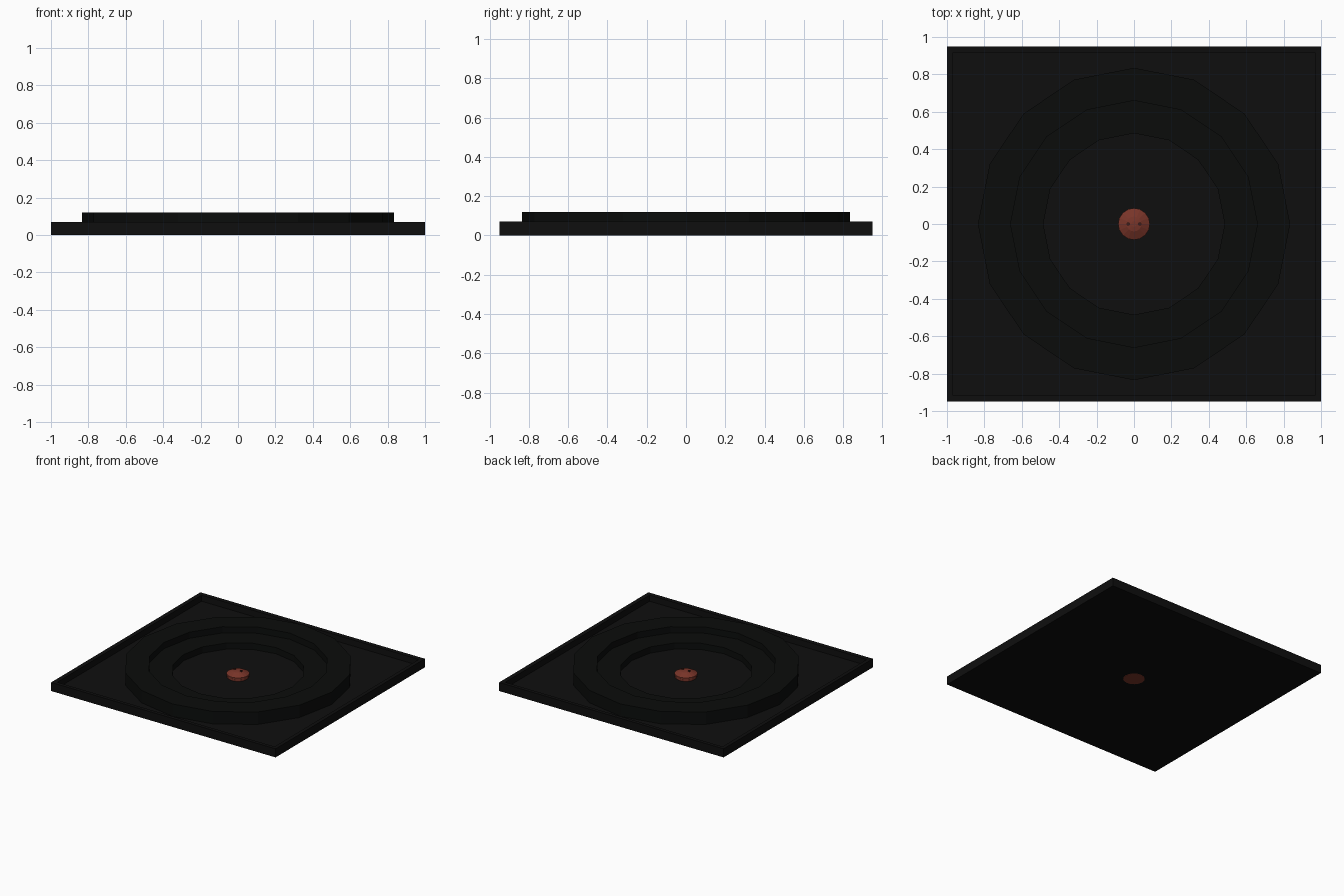
import bpy, bmesh, math

if "Cube" in bpy.data.objects:
    bpy.data.objects.remove(bpy.data.objects["Cube"])


def material(name, rgb):
    m = bpy.data.materials.new(name)
    m.diffuse_color = (*rgb, 1)
    m.use_nodes = True
    m.node_tree.nodes["Principled BSDF"].inputs["Base Color"].default_value = m.diffuse_color
    return m


black = material("black", (0.0045, 0.0045, 0.0045))
ring_black = material("ring black", (0.0032, 0.0038, 0.0034))
copper = material("copper red", (0.19, 0.035, 0.022))
dark_brown = material("dark brown", (0.045, 0.012, 0.009))


def finish(name, bm, mat):
    bmesh.ops.recalc_face_normals(bm, faces=bm.faces)
    me = bpy.data.meshes.new(name)
    bm.to_mesh(me)
    bm.free()
    me.materials.append(mat)
    ob = bpy.data.objects.new(name, me)
    bpy.context.collection.objects.link(ob)
    return ob


def lathe(name, profile, sides, mat, closed=False, centre=(0, 0)):
    """Turn a (radius, height) profile around z; open profiles get end caps."""
    bm = bmesh.new()
    loops = []
    for r, z in profile:
        loops.append([bm.verts.new((centre[0] + r * math.cos(2 * math.pi * i / sides),
                                    centre[1] + r * math.sin(2 * math.pi * i / sides), z))
                      for i in range(sides)])
    pairs = list(zip(loops, loops[1:]))
    if closed:
        pairs.append((loops[-1], loops[0]))
    else:
        bm.faces.new(loops[0])
        bm.faces.new(loops[-1])
    for a, b in pairs:
        for i in range(sides):
            j = (i + 1) % sides
            bm.faces.new((a[i], a[j], b[j], b[i]))
    return finish(name, bm, mat)


# Shallow square tray: box with its top inset and pushed down
bm = bmesh.new()
bmesh.ops.create_cube(bm, size=1)
for v in bm.verts:
    v.co = (v.co.x * 2, v.co.y * 1.9, 0.001 if v.co.z < 0 else 0.07)
top = [f for f in bm.faces if f.normal.z > 0.9]
bmesh.ops.inset_region(bm, faces=top, thickness=0.045)
bmesh.ops.translate(bm, verts=top[0].verts, vec=(0, 0, -0.002))
inner = bmesh.ops.inset_region(bm, faces=top, thickness=0.002)
bmesh.ops.translate(bm, verts=top[0].verts, vec=(0, 0, -0.048))
finish("tray", bm, black)

# Stepped sixteen-sided ring
lathe("stepped_ring",
      [(0.835, 0.018), (0.835, 0.12), (0.66, 0.12), (0.66, 0.07),
       (0.485, 0.07), (0.485, 0.018)], 16, ring_black, closed=True)

# Copper centre: stem through the tray, and a tapered cap
lathe("centre_stem", [(0.08, 0.0), (0.08, 0.035)], 16, copper)
lathe("centre_cap", [(0.07, 0.034), (0.085, 0.038), (0.085, 0.05),
                     (0.04, 0.072), (0.015, 0.076)], 16, copper)

# Two small studs on the cap
for side, label in ((-1, "left"), (1, "right")):
    lathe(label + "_stud", [(0.01, 0.06), (0.01, 0.08)], 8, dark_brown,
          centre=(side * 0.03, 0))
